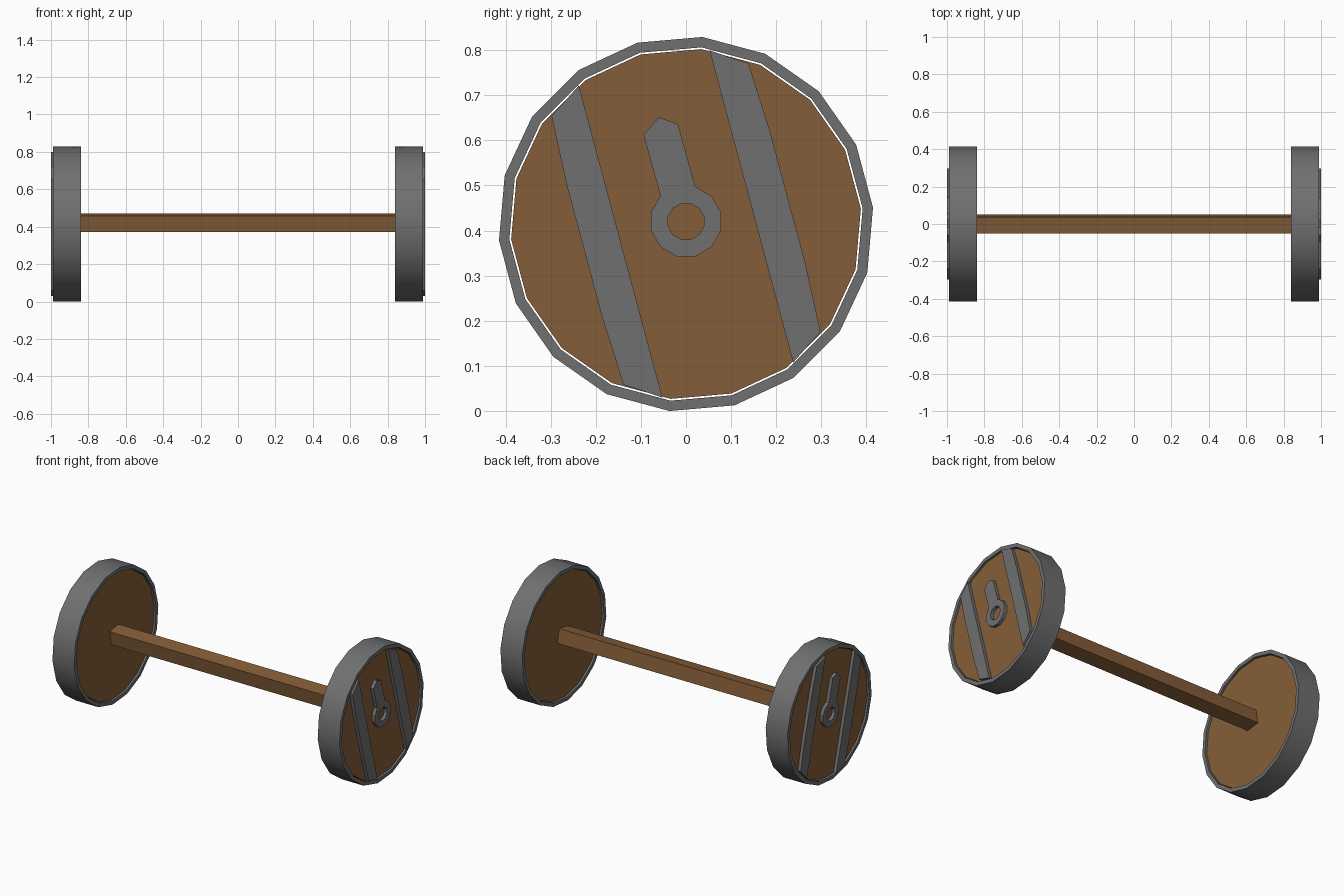
import bpy, bmesh, math

if "Cube" in bpy.data.objects:
    bpy.data.objects.remove(bpy.data.objects["Cube"])

WHEEL_Z, HUB_Z = 0.4145, 0.42
TILT = math.radians(15)


def material(name, rgb):
    m = bpy.data.materials.new(name)
    m.diffuse_color = (*rgb, 1)
    m.use_nodes = True
    m.node_tree.nodes["Principled BSDF"].inputs["Base Color"].default_value = m.diffuse_color
    return m


wood = material("brown wood", (0.235, 0.111, 0.040))
iron = material("grey iron", (0.162, 0.162, 0.162))


def circle(n, r, cz, start):
    """Regular polygon in the (y, z) plane, start angle in degrees."""
    step = 2 * math.pi / n
    a0 = math.radians(start)
    return [(r * math.cos(a0 + i * step), cz + r * math.sin(a0 + i * step)) for i in range(n)]


def finish(name, bm, mat, mirror=True, smooth=False):
    bmesh.ops.recalc_face_normals(bm, faces=bm.faces[:])
    me = bpy.data.meshes.new(name)
    bm.to_mesh(me)
    bm.free()
    me.materials.append(mat)
    if smooth:
        me.shade_smooth()
        me.set_sharp_from_angle(angle=math.radians(30))
    ob = bpy.data.objects.new(name, me)
    bpy.context.collection.objects.link(ob)
    if mirror:
        mod = ob.modifiers.new("both_wheels", 'MIRROR')
        mod.use_axis = (True, False, False)
        mod.use_mirror_merge = False
    return ob


def prism(name, outline, x0, x1, mat, **kw):
    """Extrude a (y, z) outline along x."""
    bm = bmesh.new()
    a = [bm.verts.new((x0, *p)) for p in outline]
    b = [bm.verts.new((x1, *p)) for p in outline]
    bm.faces.new(a)
    bm.faces.new(b)
    for i in range(len(a)):
        j = (i + 1) % len(a)
        bm.faces.new((a[i], a[j], b[j], b[i]))
    return finish(name, bm, mat, **kw)


def ring(name, n, r_out, r_in, cz, start, x0, x1, mat, **kw):
    """Polygonal hoop around the x axis with a rectangular section."""
    bm = bmesh.new()
    loops = [[bm.verts.new((x, *p)) for p in circle(n, r, cz, start)]
             for x, r in ((x0, r_out), (x1, r_out), (x1, r_in), (x0, r_in))]
    for k in range(4):
        a, b = loops[k], loops[(k + 1) % 4]
        for i in range(n):
            j = (i + 1) % n
            bm.faces.new((a[i], a[j], b[j], b[i]))
    return finish(name, bm, mat, **kw)


# Wheels: iron tyre with a hairline gap around the wooden disc
ring("tyre", 18, 0.416, 0.393, WHEEL_Z, 5, 0.84, 0.99, iron, smooth=True)
prism("wheel_disc", circle(18, 0.389, WHEEL_Z, 5), 0.85, 0.98, wood, smooth=True)

# Two tilted iron straps on each outer face
STRAP = [(0.15, -0.358), (0.226, -0.308), (0.233, -0.15),
         (0.233, 0.15), (0.226, 0.308), (0.15, 0.358)]
c, s = math.cos(TILT), math.sin(TILT)
for side, name in ((-1, "front_strap"), (1, "rear_strap")):
    pts = [(side * n * c - t * s, WHEEL_Z + side * n * s + t * c) for n, t in STRAP]
    prism(name, pts, 0.975, 1.0, iron)

# Hub ring with a pointed tongue rising from it
hub = circle(12, 0.08, HUB_Z, 15)
ring("hub_ring", 12, 0.08, 0.041, HUB_Z, 15, 0.975, 1.0, iron)
prism("hub_tongue", hub[2:5] + [(-0.094, 0.612), (-0.06, 0.651), (-0.018, 0.636)],
      0.975, 1.0, iron)

# Square axle joining both wheels
prism("axle", circle(4, 0.0622, 0.421, 54), -0.97, 0.97, wood, mirror=False)
